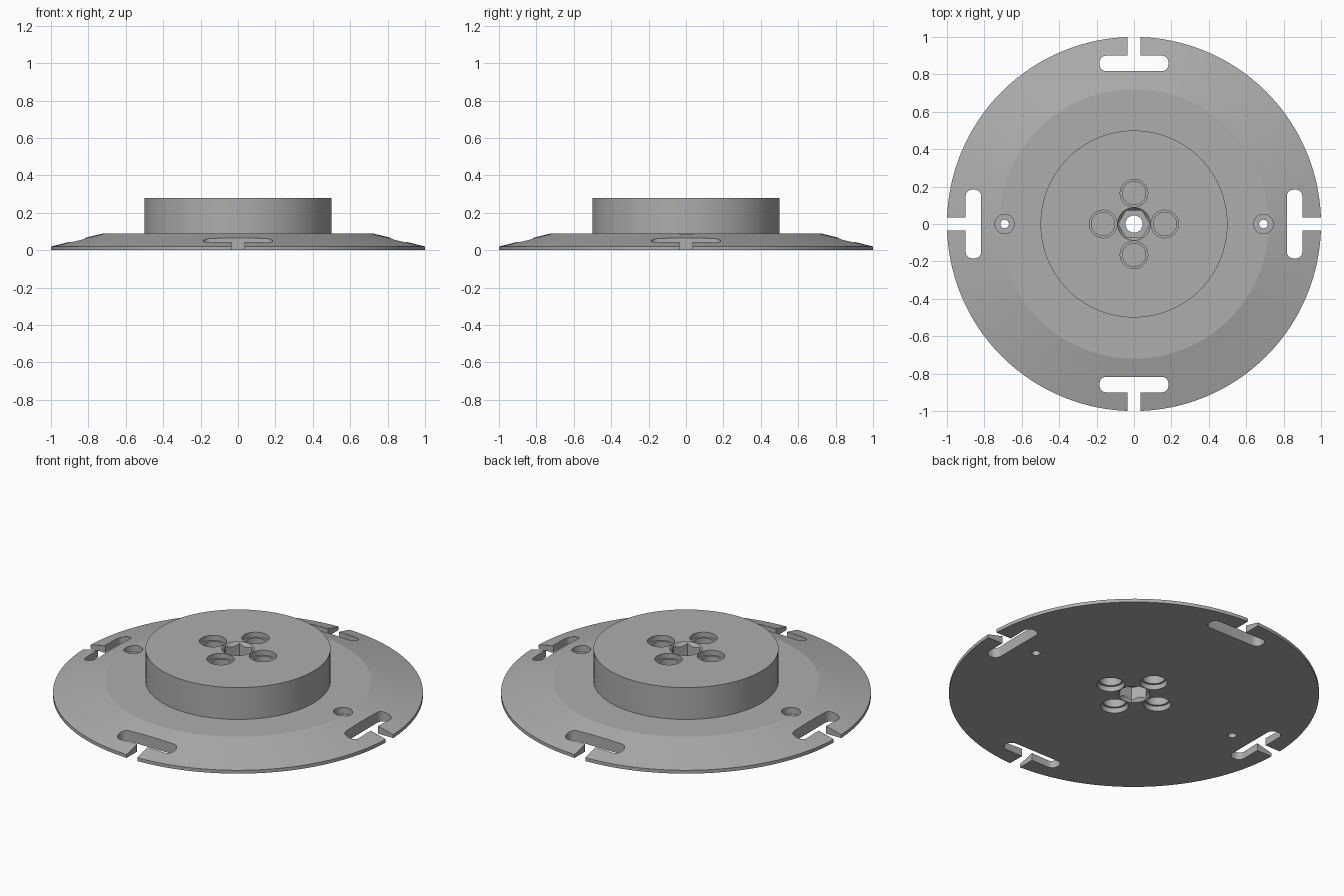
import bpy, bmesh, math

if "Cube" in bpy.data.objects:
    bpy.data.objects.remove(bpy.data.objects["Cube"])

grey = bpy.data.materials.new("light grey")
grey.diffuse_color = (0.42, 0.42, 0.42, 1)
grey.use_nodes = True
grey.node_tree.nodes["Principled BSDF"].inputs["Base Color"].default_value = grey.diffuse_color


def add_object(name, bm):
    bmesh.ops.recalc_face_normals(bm, faces=bm.faces)
    mesh = bpy.data.meshes.new(name)
    bm.to_mesh(mesh)
    bm.free()
    mesh.materials.append(grey)
    obj = bpy.data.objects.new(name, mesh)
    bpy.context.collection.objects.link(obj)
    return obj


def lathe(name, profile, n, x=0, y=0):
    """Closed solid of revolution from (radius, z) rings, flat caps at both ends."""
    bm = bmesh.new()
    rings = [[bm.verts.new((x + r * math.cos(2 * math.pi * i / n),
                            y + r * math.sin(2 * math.pi * i / n), z))
              for i in range(n)] for r, z in profile]
    for a, b in zip(rings, rings[1:]):
        for i in range(n):
            j = (i + 1) % n
            bm.faces.new((a[i], a[j], b[j], b[i]))
    bm.faces.new(rings[0])
    bm.faces.new(rings[-1])
    return add_object(name, bm)


def prism(name, outline, z0, z1):
    bm = bmesh.new()
    face = bm.faces.new([bm.verts.new((x, y, z0)) for x, y in outline])
    top = bmesh.ops.extrude_face_region(bm, geom=[face])["geom"]
    for v in top:
        if isinstance(v, bmesh.types.BMVert):
            v.co.z = z1
    return add_object(name, bm)


def t_slot(angle):
    """Rounded cross slot with a narrow mouth open to the rim."""
    w, r = 0.184, 0.036
    pts = [(0.035, 1.1), (-0.035, 1.1), (-0.035, 0.9)]
    for cx, cy, start in ((-w + r, 0.9 - r, 90), (-w + r, 0.817 + r, 180),
                          (w - r, 0.817 + r, 270), (w - r, 0.9 - r, 0)):
        for k in range(7):
            a = math.radians(start + 15 * k)
            pts.append((cx + r * math.cos(a), cy + r * math.sin(a)))
    pts.append((0.035, 0.9))
    c, s = math.cos(angle), math.sin(angle)
    return prism("slot_cutter", [(x * c - y * s, x * s + y * c) for x, y in pts], -0.1, 0.3)


# Tapered flange with the raised hub
TOP = 0.28
body = lathe("flanged_hub", [(1, 0), (1, 0.02), (0.72, 0.09), (0.5, 0.09), (0.5, TOP)], 128)

cutters = []
# Four T slots around the rim
cutters += [t_slot(k * math.pi / 2) for k in range(4)]
# Counterbored screw holes in the flange
for x in (-0.692, 0.692):
    cutters.append(lathe("screw_cutter", [(0.023, -0.1), (0.023, 0.05), (0.052, 0.05), (0.052, 0.2)], 32, x))
# Stepped blind pockets on both faces of the hub
for k in range(4):
    x, y = (0.165 * math.cos(k * math.pi / 2), 0.165 * math.sin(k * math.pi / 2))
    cutters.append(lathe("top_pocket_cutter", [(0.062, 0.17), (0.062, TOP - 0.03),
                   (0.074, TOP - 0.03), (0.074, 0.4)], 40, x, y))
    cutters.append(lathe("bottom_pocket_cutter", [(0.074, -0.1), (0.074, 0.03),
                   (0.062, 0.03), (0.062, 0.11)], 40, x, y))
# Centre bore, hexagonal nut seats and their round lead-ins
cutters.append(lathe("bore_cutter", [(0.046, -0.1), (0.046, 0.4)], 40))
cutters.append(lathe("top_nut_cutter", [(0.084, TOP - 0.09), (0.084, 0.4)], 6))
cutters.append(lathe("bottom_nut_cutter", [(0.084, -0.1), (0.084, 0.09)], 6))
cutters.append(lathe("top_lead_cutter", [(0.07, TOP - 0.025), (0.088, TOP), (0.088, 0.4)], 40))
cutters.append(lathe("bottom_lead_cutter", [(0.088, -0.1), (0.088, 0), (0.07, 0.025)], 40))

# Cut everything and discard the cutters
bpy.context.view_layer.objects.active = body
for cutter in cutters:
    cutter.hide_render = True
    mod = body.modifiers.new("cut", "BOOLEAN")
    mod.operation = "DIFFERENCE"
    mod.solver = "EXACT"
    mod.object = cutter
    bpy.ops.object.modifier_apply(modifier=mod.name)
    bpy.data.objects.remove(cutter, do_unlink=True)

bpy.ops.object.select_all(action="DESELECT")
body.select_set(True)
bpy.ops.object.shade_smooth_by_angle(angle=math.radians(13))
